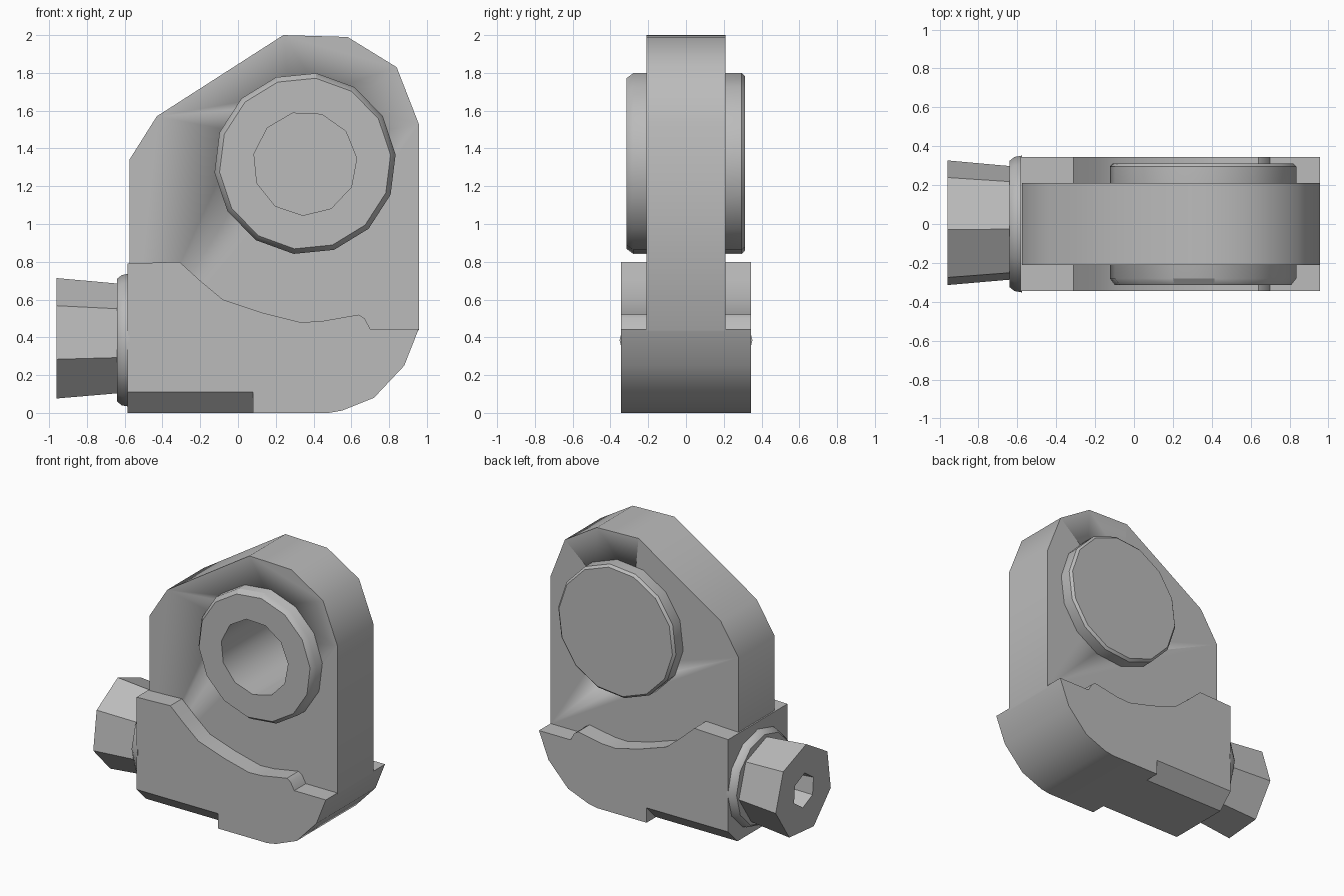
import bpy, bmesh
from math import pi, sin, cos, radians

cube = bpy.data.objects.get("Cube")
if cube:
    bpy.data.objects.remove(cube, do_unlink=True)

GREY = (0.5, 0.5, 0.5, 1)
metal = bpy.data.materials.new("plain grey")
metal.use_nodes = True
metal.diffuse_color = GREY
metal.node_tree.nodes["Principled BSDF"].inputs["Base Color"].default_value = GREY


def finish(bm, name, smooth=True):
    bmesh.ops.recalc_face_normals(bm, faces=bm.faces)
    mesh = bpy.data.meshes.new(name)
    bm.to_mesh(mesh)
    bm.free()
    mesh.materials.append(metal)
    ob = bpy.data.objects.new(name, mesh)
    bpy.context.collection.objects.link(ob)
    if smooth:
        bpy.ops.object.select_all(action='DESELECT')
        ob.select_set(True)
        bpy.context.view_layer.objects.active = ob
        bpy.ops.object.shade_smooth_by_angle(angle=radians(40))
    return ob


def prism(name, points, y0, y1):
    """Extrude an x-z outline along y."""
    bm = bmesh.new()
    face = bm.faces.new([bm.verts.new((x, y0, z)) for x, z in points])
    new = bmesh.ops.extrude_face_region(bm, geom=[face])["geom"]
    bmesh.ops.translate(bm, vec=(0, y1 - y0, 0),
                        verts=[v for v in new if isinstance(v, bmesh.types.BMVert)])
    return finish(bm, name)


def loft(name, rings, place, closed=False, caps=False):
    """Join rings of (offset, radius, sides, phase); place maps to 3D."""
    bm = bmesh.new()
    loops = []
    for offset, r, n, phase in rings:
        loops.append([bm.verts.new(place(offset, r * cos(phase + 2 * pi * i / n),
                                         r * sin(phase + 2 * pi * i / n)))
                      for i in range(n)])
    pairs = list(zip(loops, loops[1:]))
    if closed:
        pairs.append((loops[-1], loops[0]))
    for a, b in pairs:
        if len(a) == len(b):
            for i in range(len(a)):
                j = (i + 1) % len(a)
                bm.faces.new((a[i], a[j], b[j], b[i]))
        else:
            # bridge rings with different numbers of sides
            for loop in (a, b):
                for i in range(len(loop)):
                    pair = (loop[i], loop[(i + 1) % len(loop)])
                    if not bm.edges.get(pair):
                        bm.edges.new(pair)
            edges = [bm.edges.get((p[i], p[(i + 1) % len(p)]))
                     for p in (a, b) for i in range(len(p))]
            bmesh.ops.bridge_loops(bm, edges=edges)
    if caps:
        bm.faces.new(loops[0])
        bm.faces.new(loops[-1])
    return finish(bm, name)


def cut(target, cutter):
    cutter.hide_render = True
    cutter.hide_viewport = True
    mod = target.modifiers.new("cut", 'BOOLEAN')
    mod.operation = 'DIFFERENCE'
    mod.solver = 'EXACT'
    mod.object = cutter


def across(y, a, b):
    return (0.355 + a, y, 1.32 + b)


def along(x, a, b):
    return (x, a, 0.385 + b)


# Upright plate with a hole for the bushing
plate = prism("upright_plate", [(-.575, .2), (-.575, 1.34), (-.43, 1.57), (.24, 2),
                                (.58, 1.99), (.84, 1.83), (.957, 1.53), (.957, .44),
                                (.86, .3), (.6, .2)], -.21, .21)
cut(plate, loft("bushing_cutter", [(-.5, .38, 14, 0), (.5, .38, 14, 0)], across, caps=True))

# Base block with wavy shoulders on both sides
base = prism("base_block", [(-.585, 0), (.48, 0), (.55, .012), (.72, .08), (.88, .25),
                            (.957, .445), (.7, .445), (.67, .50), (.64, .52), (.58, .51),
                            (.44, .485), (.33, .48), (.13, .53), (-.08, .6),
                            (-.2, .7), (-.31, .8), (-.585, .79)], -.345, .345)

# Bevelled lower edges on the bolt half of the base
for side in (-1, 1):
    bm = bmesh.new()
    tri = [bm.verts.new((-.8, side * y, z)) for y, z in ((.465, .23), (.465, -.12), (.115, -.12))]
    face = bm.faces.new(tri)
    new = bmesh.ops.extrude_face_region(bm, geom=[face])["geom"]
    bmesh.ops.translate(bm, vec=(.88, 0, 0),
                        verts=[v for v in new if isinstance(v, bmesh.types.BMVert)])
    cut(base, finish(bm, "edge_cutter", False))

# Bushing ring through the plate
loft("bushing_ring", [(-.315, .275, 11, .1), (-.315, .455, 14, .1), (-.28, .482, 14, .1),
                      (.295, .482, 14, .1), (.312, .465, 14, .1), (.312, .275, 11, .1)],
     across, closed=True)

# Collar under the bolt head
loft("bolt_collar", [(-.64, .325, 12, 0), (-.615, .345, 12, 0), (-.575, .352, 12, 0)],
     along, caps=True)

# Seven-sided bolt head with a six-sided socket
turn = radians(95)
loft("bolt_head", [(-.63, .3, 7, turn), (-.96, .33, 7, turn),
                   (-.96, .125, 6, turn), (-.8, .11, 6, turn)], along, caps=True)
